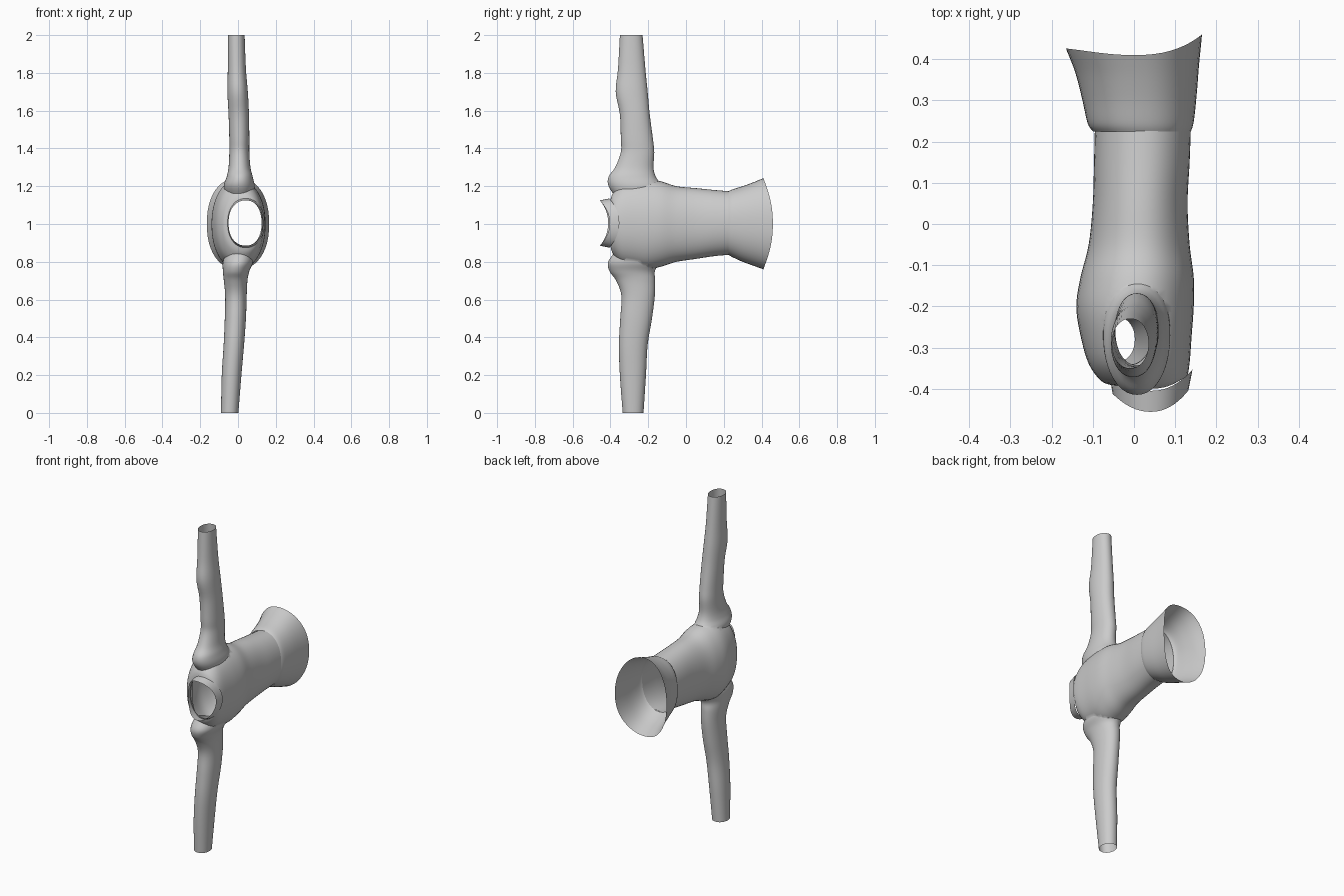
import bpy, bmesh, math

if "Cube" in bpy.data.objects:
    bpy.data.objects.remove(bpy.data.objects["Cube"])

SEG = 48


def smooth_rows(rows, steps=5):
    """Catmull-Rom resampling of the station table."""
    out = []
    for i in range(len(rows) - 1):
        quad = [rows[max(i - 1, 0)], rows[i], rows[i + 1], rows[min(i + 2, len(rows) - 1)]]
        for s in range(steps):
            t = s / steps
            out.append([0.5 * (2 * b + (c - a) * t + (2 * a - 5 * b + 4 * c - d) * t * t
                               + (3 * b - a - 3 * c + d) * t ** 3) for a, b, c, d in zip(*quad)])
    out.append(list(rows[-1]))
    return out


def tube(name, rows, axis, shift=None, caps=False, power=0.94, steps=5):
    """Loft ovals; rows are (station, u min, u max, v min, v max)."""
    bm = bmesh.new()
    rings = []
    rows = smooth_rows(rows, steps)
    for k, (s, u0, u1, v0, v1) in enumerate(rows):
        ring = []
        for i in range(SEG):
            a = 2 * math.pi * i / SEG
            c, d = math.cos(a), math.sin(a)
            u = (u0 + u1) / 2 + (u1 - u0) / 2 * math.copysign(abs(c) ** power, c)
            v = (v0 + v1) / 2 + (v1 - v0) / 2 * math.copysign(abs(d) ** power, d)
            w = s + (shift(k / (len(rows) - 1), c, d) if shift else 0)
            ring.append(bm.verts.new((u, w, v) if axis == 'Y' else (u, v, w)))
        rings.append(ring)
    for a, b in zip(rings, rings[1:]):
        for i in range(SEG):
            j = (i + 1) % SEG
            bm.faces.new((a[i], a[j], b[j], b[i]))
    if caps:
        for ring in (rings[0], rings[-1]):
            mid = bm.verts.new(sum((v.co for v in ring[1:]), ring[0].co.copy()) / SEG)
            for i in range(SEG):
                bm.faces.new((ring[i], ring[(i + 1) % SEG], mid))
    bmesh.ops.recalc_face_normals(bm, faces=bm.faces)
    me = bpy.data.meshes.new(name)
    bm.to_mesh(me)
    bm.free()
    ob = bpy.data.objects.new(name, me)
    bpy.context.collection.objects.link(ob)
    return ob


def shade(ob):
    bpy.ops.object.select_all(action='DESELECT')
    ob.select_set(True)
    bpy.context.view_layer.objects.active = ob
    bpy.ops.object.shade_smooth_by_angle(angle=math.radians(40))


# Torso, lying along y, neck at the front
torso = tube("shirt_body", [
    (-0.40, -0.05, 0.125, 0.88, 1.13),
    (-0.385, -0.08, 0.13, 0.84, 1.165),
    (-0.34, -0.11, 0.135, 0.79, 1.21),
    (-0.27, -0.13, 0.14, 0.77, 1.23),
    (-0.20, -0.14, 0.145, 0.76, 1.235),
    (-0.13, -0.13, 0.145, 0.775, 1.225),
    (-0.05, -0.11, 0.135, 0.80, 1.20),
    (0.05, -0.10, 0.13, 0.815, 1.19),
    (0.15, -0.097, 0.135, 0.83, 1.18),
    (0.232, -0.095, 0.138, 0.837, 1.173)], 'Y', caps=True,
    shift=lambda t, c, d: (0.02 + 0.012 * c) * c * c * max(0, 1 - 4 * t))

# Sleeves, with slightly different folds
upper = tube("upper_sleeve", [
    (1.14, -0.06, 0.08, -0.37, -0.14),
    (1.20, -0.075, 0.088, -0.41, -0.13),
    (1.25, -0.06, 0.078, -0.41, -0.16),
    (1.30, -0.05, 0.066, -0.375, -0.172),
    (1.38, -0.046, 0.06, -0.345, -0.168),
    (1.45, -0.046, 0.06, -0.345, -0.175),
    (1.58, -0.05, 0.058, -0.35, -0.192),
    (1.70, -0.056, 0.052, -0.372, -0.203),
    (1.82, -0.054, 0.042, -0.36, -0.215),
    (2.00, -0.053, 0.035, -0.35, -0.23)], 'Z', caps=True)
lower = tube("lower_sleeve", [
    (0.86, -0.06, 0.08, -0.37, -0.14),
    (0.80, -0.08, 0.08, -0.412, -0.14),
    (0.75, -0.08, 0.06, -0.405, -0.165),
    (0.70, -0.075, 0.05, -0.37, -0.163),
    (0.62, -0.068, 0.046, -0.342, -0.165),
    (0.50, -0.07, 0.042, -0.348, -0.18),
    (0.36, -0.076, 0.032, -0.355, -0.203),
    (0.20, -0.086, 0.018, -0.35, -0.212),
    (0.00, -0.09, 0.002, -0.335, -0.225)], 'Z', caps=True)

# Join the sleeves to the torso, then open the ends
for sleeve in (upper, lower):
    mod = torso.modifiers.new("join", 'BOOLEAN')
    mod.operation = 'UNION'
    mod.solver = 'EXACT'
    mod.object = sleeve
bpy.context.view_layer.objects.active = torso
for mod in list(torso.modifiers):
    bpy.ops.object.modifier_apply(modifier=mod.name)
for sleeve in (upper, lower):
    bpy.data.objects.remove(sleeve)
bm = bmesh.new()
bm.from_mesh(torso.data)
ends = []
for f in bm.faces:
    x, y, z = f.calc_center_median()
    neck = y < -0.3 and math.hypot((x - 0.0375) / 0.0875, (z - 1.005) / 0.125) < 0.85
    if z < 0.001 or z > 1.999 or (y > 0.2 and f.normal.y > 0.9) or (neck and f.normal.y < -0.5):
        ends.append(f)
bmesh.ops.delete(bm, geom=ends, context='FACES')
bm.to_mesh(torso.data)
bm.free()
shade(torso)

# Flared hem band, overlapping the waist
shade(tube("hem_band", [
    (0.225, -0.10, 0.138, 0.837, 1.173),
    (0.245, -0.113, 0.145, 0.825, 1.183),
    (0.30, -0.126, 0.152, 0.80, 1.20),
    (0.36, -0.143, 0.158, 0.778, 1.222),
    (0.41, -0.165, 0.165, 0.76, 1.243)], 'Y', power=0.9,
    shift=lambda t, c, d: t * t * c * c * (0.033 + 0.017 * c)))

# Standing collar, dipping at the throat and nape
shade(tube("collar", [
    (-0.405, -0.06, 0.142, 0.875, 1.135),
    (-0.456, -0.052, 0.132, 0.885, 1.125)], 'Y', steps=2,
    shift=lambda t, c, d: c * c * (0.048 + 0.004 * c)))
